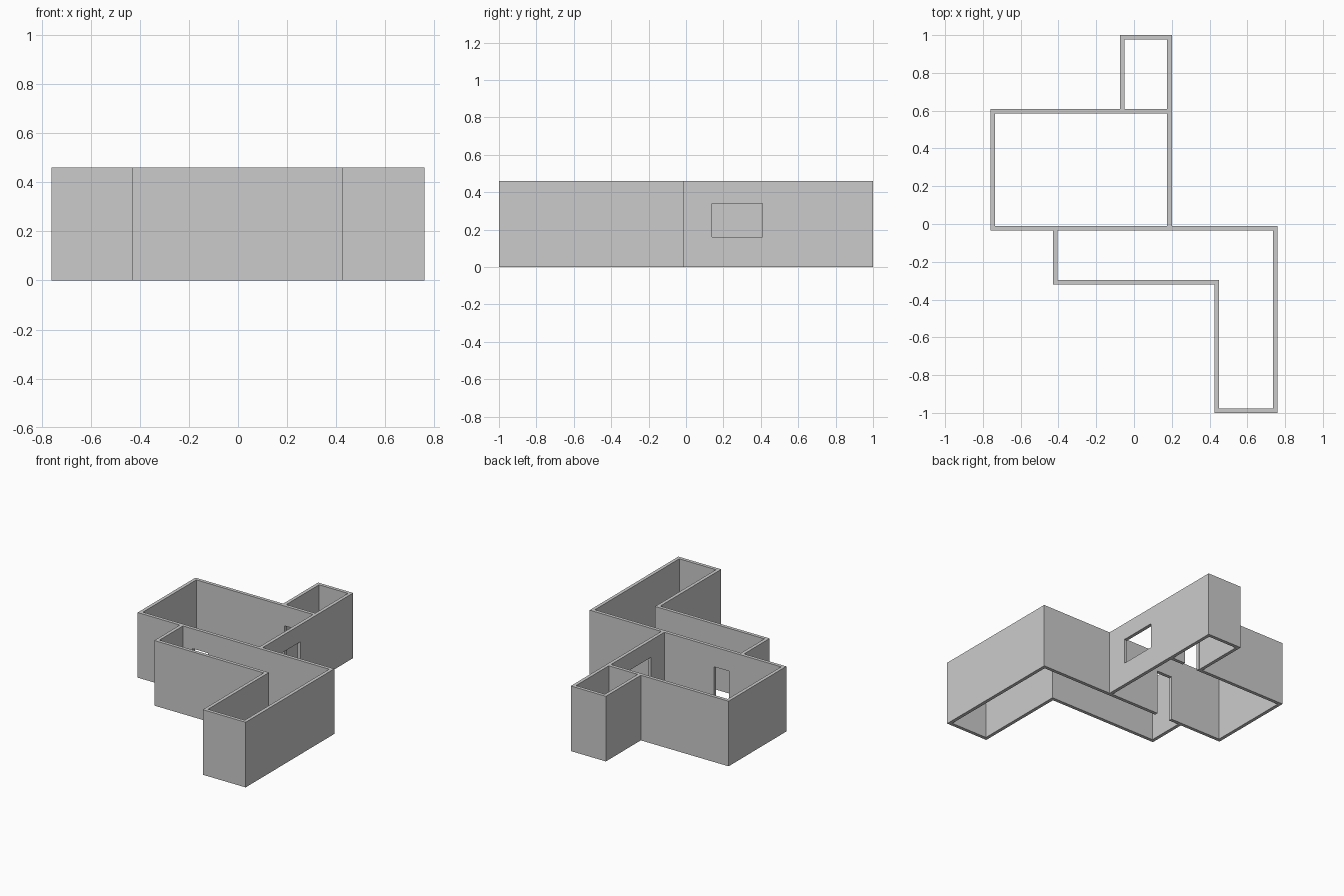
import bpy
import bmesh

if "Cube" in bpy.data.objects:
    bpy.data.objects.remove(bpy.data.objects["Cube"], do_unlink=True)

HEIGHT = 0.46
T = 0.024  # wall thickness

plaster = bpy.data.materials.new("grey_plaster")
plaster.use_nodes = True
GREY = (0.6, 0.6, 0.6, 1)
plaster.diffuse_color = GREY
plaster.node_tree.nodes["Principled BSDF"].inputs["Base Color"].default_value = GREY

# Main plan lines
W, E = -0.76, 0.76          # outer west and east
S, N = -1.0, 1.0            # outer south and north
MAIN_E, MAIN_N = 0.20, 0.61
MID = -0.01                 # north face of the wall between the halves
CLOSET_W = -0.074
HALL_W, HALL_S = -0.43, -0.32
WING_W = 0.425

# Outer outline of the house
outline = [(W, MID - T), (HALL_W, MID - T), (HALL_W, HALL_S), (WING_W, HALL_S),
           (WING_W, S), (E, S), (E, MID), (MAIN_E, MID), (MAIN_E, N),
           (CLOSET_W, N), (CLOSET_W, MAIN_N), (W, MAIN_N)]


def rectangle(x0, x1, y0, y1):
    return [(x0, y0), (x1, y0), (x1, y1), (x0, y1)]


# Open rooms inside the outline
closet = rectangle(CLOSET_W + T, MAIN_E - T, MAIN_N, N - T)
main_room = rectangle(W + T, MAIN_E - T, MID, MAIN_N - T)
hall = [(HALL_W + T, HALL_S + T), (WING_W + T, HALL_S + T), (WING_W + T, S + T),
        (E - T, S + T), (E - T, MID - T), (HALL_W + T, MID - T)]

# Walls: the filled plan extruded to full height
plan = bpy.data.curves.new("wall_plan", 'CURVE')
plan.dimensions = '2D'
plan.fill_mode = 'BOTH'
plan.extrude = HEIGHT / 2
for loop in (outline, closet, main_room, hall):
    spline = plan.splines.new('POLY')
    spline.points.add(len(loop) - 1)
    for point, (x, y) in zip(spline.points, loop):
        point.co = (x, y, 0, 1)
    spline.use_cyclic_u = True
plan_obj = bpy.data.objects.new("wall_plan", plan)
bpy.context.collection.objects.link(plan_obj)
bpy.context.view_layer.update()
mesh = bpy.data.meshes.new_from_object(
    plan_obj.evaluated_get(bpy.context.evaluated_depsgraph_get()))
bpy.data.objects.remove(plan_obj, do_unlink=True)

bm = bmesh.new()
bm.from_mesh(mesh)
bmesh.ops.remove_doubles(bm, verts=bm.verts, dist=0.0005)
bmesh.ops.translate(bm, verts=bm.verts, vec=(0, 0, HEIGHT / 2))
bmesh.ops.recalc_face_normals(bm, faces=bm.faces)
for face in bm.faces:
    face.smooth = False
bm.to_mesh(mesh)
bm.free()
mesh.materials.clear()
mesh.materials.append(plaster)
walls = bpy.data.objects.new("house_walls", mesh)
bpy.context.collection.objects.link(walls)
bpy.context.view_layer.objects.active = walls


def cut_opening(name, x, y, z):
    """Cut a box spanning the given ranges out of the walls."""
    bpy.ops.mesh.primitive_cube_add(
        size=1, location=[(a + b) / 2 for a, b in (x, y, z)])
    cutter = bpy.context.object
    cutter.name = name
    cutter.scale = [b - a for a, b in (x, y, z)]
    cutter.hide_render = True
    mod = walls.modifiers.new(name, 'BOOLEAN')
    mod.operation = 'DIFFERENCE'
    mod.solver = 'EXACT'
    mod.object = cutter
    bpy.context.view_layer.objects.active = walls
    bpy.ops.object.modifier_apply(modifier=name)
    bpy.data.objects.remove(cutter, do_unlink=True)


# Two doorways down to the ground and one window
DOOR_TOP = 0.32
cut_opening("hall_doorway", (-0.33, -0.21), (MID - 2 * T, MID + T), (-0.1, DOOR_TOP))
cut_opening("closet_doorway", (-0.045, 0.075), (MAIN_N - 2 * T, MAIN_N + T), (-0.1, DOOR_TOP))
cut_opening("side_window", (MAIN_E - 2 * T, MAIN_E + T), (0.14, 0.41), (0.16, 0.34))
